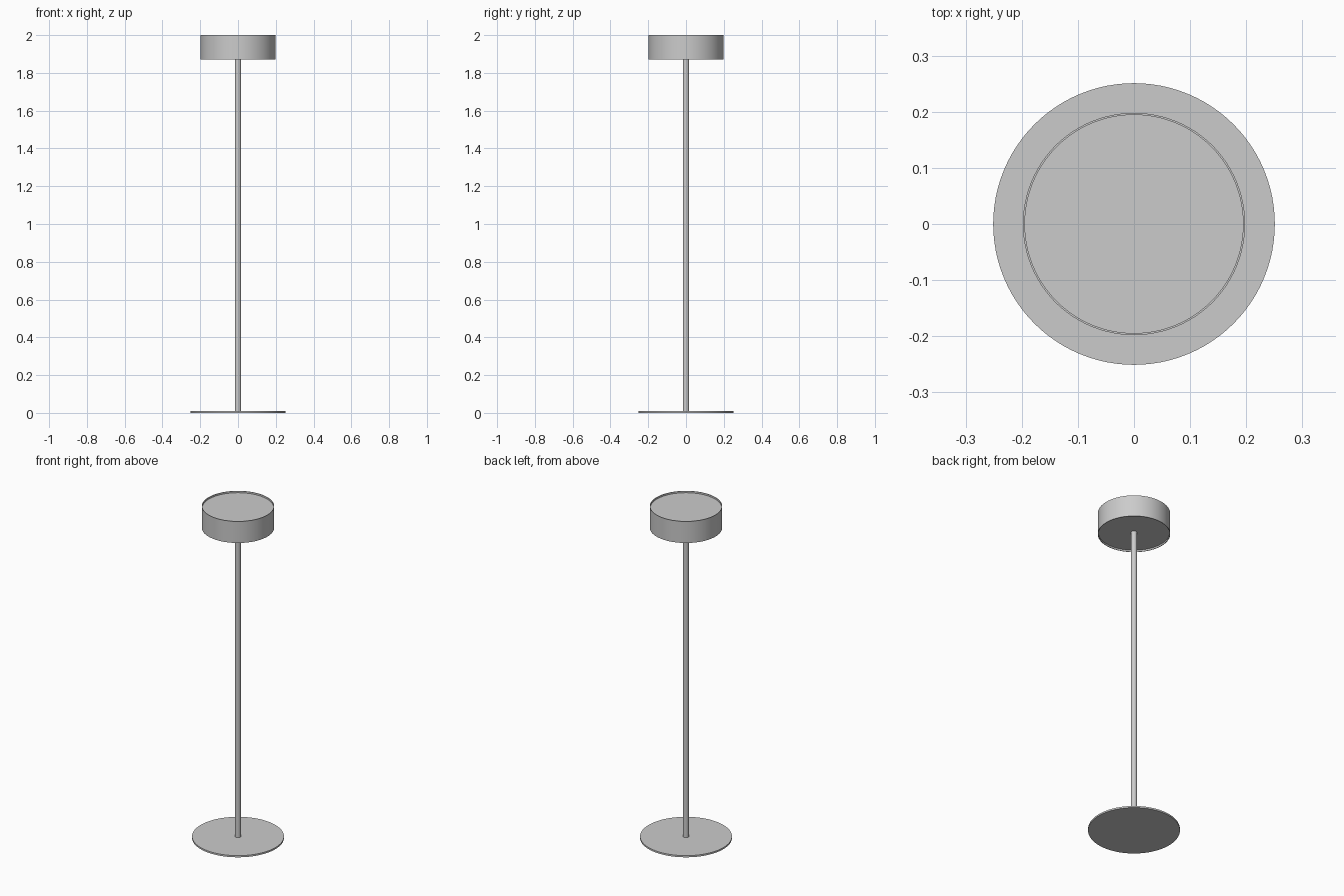
import bpy, bmesh, math

if "Cube" in bpy.data.objects:
    bpy.data.objects.remove(bpy.data.objects["Cube"])

SEGMENTS = 96


def lathe(name, profile, closed=False, segments=SEGMENTS):
    """Revolve (radius, z) points around the z axis."""
    bm = bmesh.new()
    verts = [bm.verts.new((r, 0, z)) for r, z in profile]
    pairs = list(zip(verts, verts[1:]))
    if closed:
        pairs.append((verts[-1], verts[0]))
    edges = [bm.edges.new(p) for p in pairs]
    bmesh.ops.spin(bm, geom=verts + edges, cent=(0, 0, 0), axis=(0, 0, 1),
                   angle=math.tau, steps=segments, use_duplicate=False)
    bmesh.ops.remove_doubles(bm, verts=bm.verts, dist=1e-5)
    bmesh.ops.recalc_face_normals(bm, faces=bm.faces)
    mesh = bpy.data.meshes.new(name)
    bm.to_mesh(mesh)
    bm.free()
    obj = bpy.data.objects.new(name, mesh)
    bpy.context.collection.objects.link(obj)
    bpy.ops.object.select_all(action='DESELECT')
    obj.select_set(True)
    bpy.context.view_layer.objects.active = obj
    bpy.ops.object.shade_smooth_by_angle(angle=math.radians(30))
    return obj


def disc(name, radius, z0, z1, segments=SEGMENTS):
    """Solid upright cylinder from z0 to z1."""
    return lathe(name, [(0, z0), (radius, z0), (radius, z1), (0, z1)],
                 segments=segments)


# Floor plate and pole
disc("base_plate", 0.251, 0.0, 0.01)
disc("pole", 0.017, 0.01, 1.885, segments=32)

# Thin drum shade wall
lathe("shade_wall", [(0.198, 1.87), (0.198, 2.0), (0.1945, 2.0), (0.1945, 1.87)],
      closed=True)

# Slightly recessed diffuser plates closing the drum
disc("lower_diffuser", 0.1945, 1.88, 1.885)
disc("upper_diffuser", 0.1945, 1.985, 1.99)
